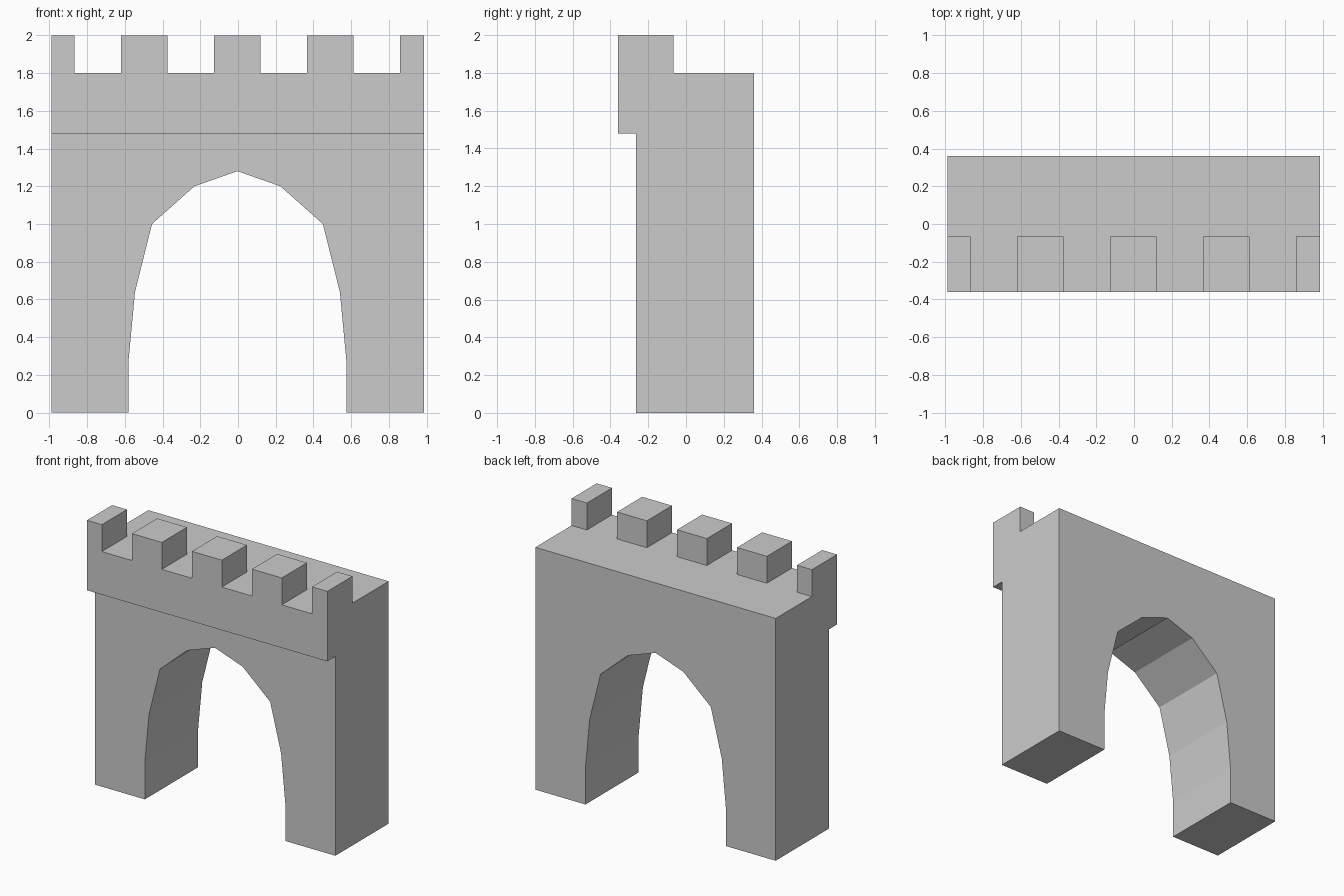
import bpy, bmesh
from mathutils import Vector

if "Cube" in bpy.data.objects:
    bpy.data.objects.remove(bpy.data.objects["Cube"])

LEFT, RIGHT = -0.989, 0.986


def prism(name, points, offset):
    """Extrude a flat outline along the offset vector."""
    bm = bmesh.new()
    face = bm.faces.new([bm.verts.new(p) for p in points])
    new = bmesh.ops.extrude_face_region(bm, geom=[face])["geom"]
    bmesh.ops.translate(bm, vec=Vector(offset),
                        verts=[g for g in new if isinstance(g, bmesh.types.BMVert)])
    bmesh.ops.recalc_face_normals(bm, faces=bm.faces)
    mesh = bpy.data.meshes.new(name)
    bm.to_mesh(mesh)
    bm.free()
    obj = bpy.data.objects.new(name, mesh)
    bpy.context.collection.objects.link(obj)
    return obj


def cut(target, cutter):
    """Subtract the cutter, then remove it."""
    mod = target.modifiers.new("cut", "BOOLEAN")
    mod.operation = "DIFFERENCE"
    mod.solver = "EXACT"
    mod.object = cutter
    bpy.context.view_layer.objects.active = target
    bpy.ops.object.modifier_apply(modifier=mod.name)
    bpy.data.objects.remove(cutter)


# Gate body: side profile with overhanging parapet, swept across the width
side = [(-0.265, 0), (0.36, 0), (0.36, 1.8), (-0.065, 1.8),
        (-0.065, 2), (-0.36, 2), (-0.36, 1.48), (-0.265, 1.48)]
gate = prism("castle_gate", [(LEFT, y, z) for y, z in side], (RIGHT - LEFT, 0, 0))

# Faceted arch opening, mirrored about its centre line
half = [(0.577, -0.2), (0.577, 0.28), (0.543, 0.64), (0.453, 1.0), (0.228, 1.2)]
arch = half + [(0, 1.28)] + [(-x, z) for x, z in reversed(half)]
cut(gate, prism("arch_cutter", [(x - 0.003, -0.6, z) for x, z in arch], (0, 1.2, 0)))

# Four gaps leave the merlons standing
for x in (-0.867, -0.374, 0.119, 0.612):
    box = [(x, -0.6, 1.8), (x + 0.248, -0.6, 1.8), (x + 0.248, -0.6, 2.2), (x, -0.6, 2.2)]
    cut(gate, prism("gap_cutter", box, (0, 1.2, 0)))
